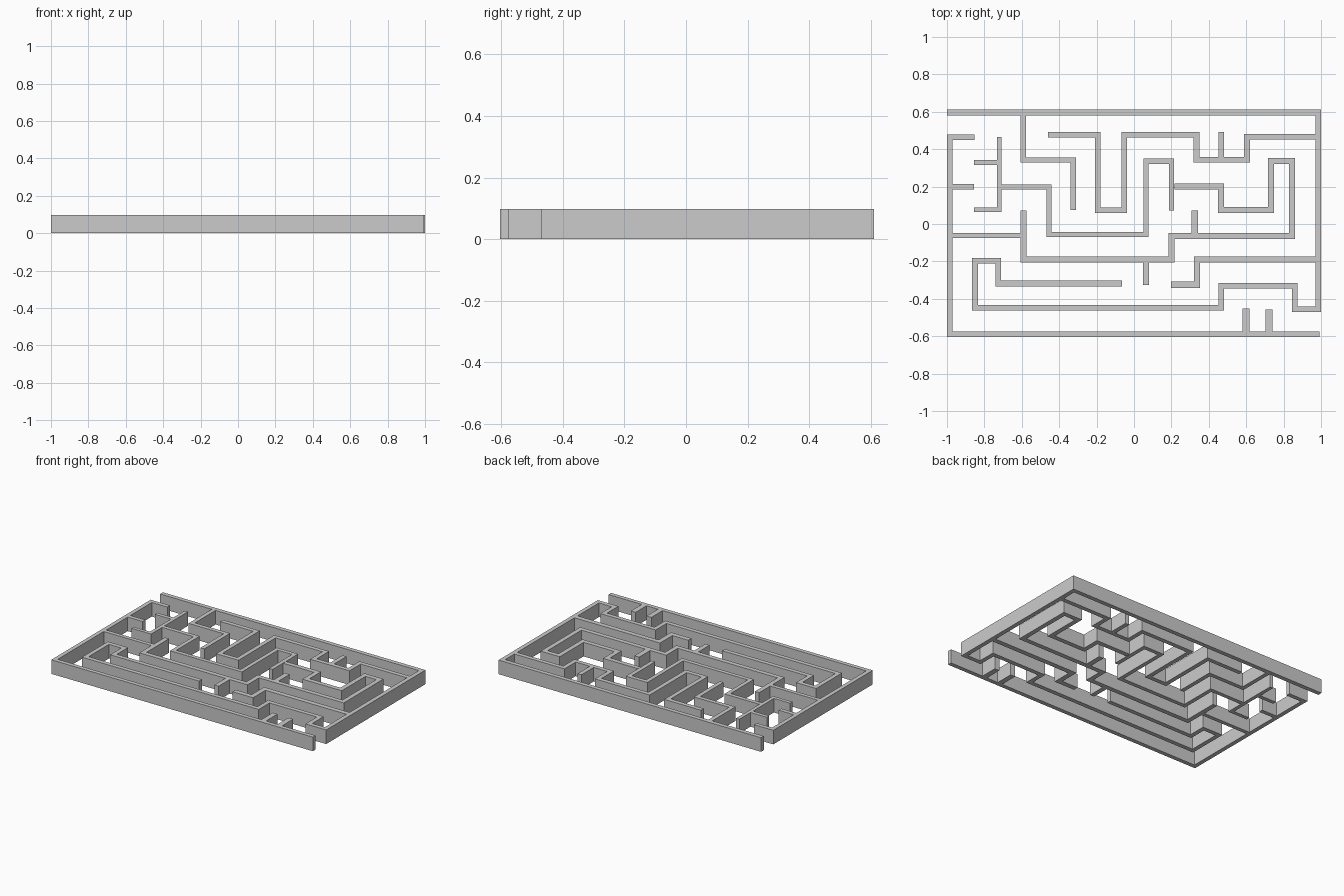
import bpy, bmesh
from mathutils import Vector

if "Cube" in bpy.data.objects:
    bpy.data.objects.remove(bpy.data.objects["Cube"])

HEIGHT = 0.097


def wall(name, start, moves, width=0.03):
    """Solid wall along a right-angled path; moves alternate as ('x'|'y', coordinate)."""
    pts = [Vector(start)]
    for axis, value in moves:
        p = pts[-1].copy()
        setattr(p, axis, value)
        pts.append(p)
    dirs = [(b - a).normalized() for a, b in zip(pts, pts[1:])]
    normals = [Vector((-d.y, d.x)) for d in dirs]
    # mitred offset: at a right angle the two normals simply add
    offs = [normals[0]] + [a + b for a, b in zip(normals, normals[1:])] + [normals[-1]]
    bm = bmesh.new()
    rings = []
    for p, o in zip(pts, offs):
        l, r = p + o * width / 2, p - o * width / 2
        rings.append([bm.verts.new((q.x, q.y, z)) for q, z in
                      ((l, 0), (r, 0), (r, HEIGHT), (l, HEIGHT))])
    for a, b in zip(rings, rings[1:]):
        for i in range(4):
            j = (i + 1) % 4
            bm.faces.new((a[i], a[j], b[j], b[i]))
    bm.faces.new(rings[0])
    bm.faces.new(rings[-1][::-1])
    bmesh.ops.recalc_face_normals(bm, faces=bm.faces)
    mesh = bpy.data.meshes.new(name)
    bm.to_mesh(mesh)
    bm.free()
    bpy.context.collection.objects.link(bpy.data.objects.new(name, mesh))


def path(start, first, *values):
    """Alternate axes, starting with the given one."""
    axes = 'xy' if first == 'x' else 'yx'
    return start, [(axes[i % 2], v) for i, v in enumerate(values)]


# Outer walls: left + bottom, and top + right running on into the lower corridor
wall("outer_left_bottom", *path((-0.853, 0.463), 'x', -0.985, -0.590, 0.993), width=0.029)
wall("outer_top_right", *path((-1.0, 0.596), 'x', 0.986, -0.455, 0.859, -0.331, 0.467,
                              -0.448, -0.850, -0.197, -0.726, -0.318, -0.064))

# Long winding inner walls
wall("winding_wall_right", *path((-0.592, 0.072), 'y', -0.189, 0.200, -0.064, 0.846,
                                 0.336, 0.732, 0.076, 0.465, 0.200, 0.216), width=0.032)
wall("winding_wall_centre", *path((0.200, 0.072), 'y', 0.336, 0.064, -0.056, -0.455,
                                  0.198, -0.708), width=0.028)
wall("winding_wall_top", *path((-0.460, 0.478), 'x', -0.194, 0.074, -0.053, 0.478,
                               0.334, 0.344, 0.604, 0.466, 0.972))

# Short bent walls
wall("hook_top_left", *path((-0.592, 0.582), 'y', 0.342, -0.324, 0.075), width=0.029)
wall("hook_left", *path((-0.856, 0.076), 'x', -0.720, 0.465), width=0.025)
wall("hook_right", *path((0.972, -0.190), 'x', 0.337, -0.325, 0.198), width=0.034)

# Straight stubs: start, axis, end, width
stubs = [
    ((-0.971, 0.200), 'x', -0.856, 0.029),
    ((-0.971, -0.061), 'x', -0.607, 0.027),
    ((-0.856, 0.330), 'x', -0.731, 0.027),
    ((0.467, 0.492), 'y', 0.358, 0.030),
    ((0.325, 0.072), 'y', -0.049, 0.036),
    ((0.064, -0.205), 'y', -0.326, 0.032),
    ((0.599, -0.452), 'y', -0.576, 0.036),
    ((0.722, -0.457), 'y', -0.576, 0.036),
]
for i, (start, axis, end, width) in enumerate(stubs):
    wall(f"stub_wall_{i + 1}", *path(start, axis, end), width=width)
